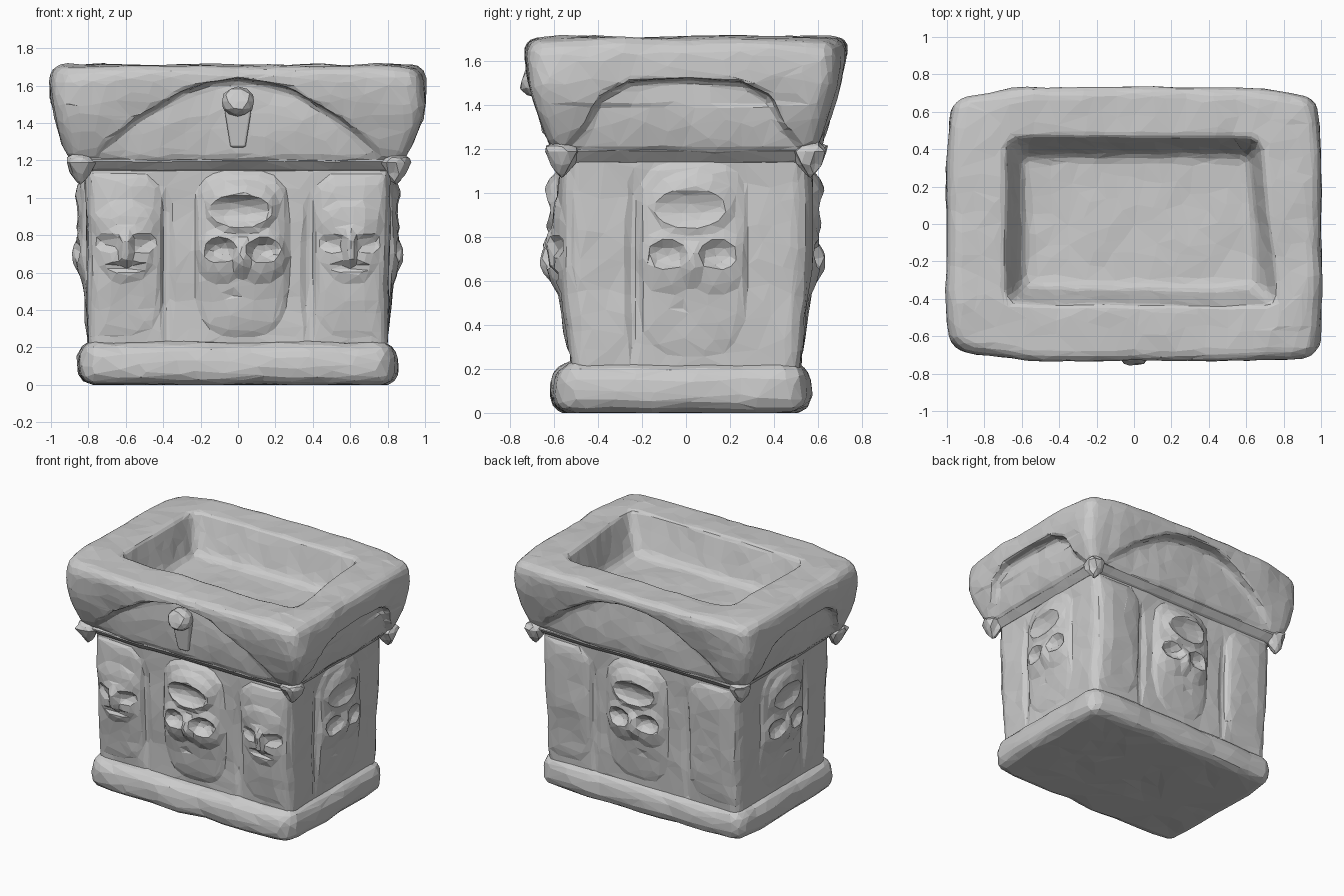
import bpy, bmesh, math
from mathutils import Vector, noise

if "Cube" in bpy.data.objects:
    bpy.data.objects.remove(bpy.data.objects["Cube"])

stone = bpy.data.materials.new("grey stone")
stone.diffuse_color = (0.6, 0.6, 0.6, 1)
stone.use_nodes = True
stone.node_tree.nodes["Principled BSDF"].inputs["Base Color"].default_value = stone.diffuse_color


def add_object(name, bm):
    bmesh.ops.recalc_face_normals(bm, faces=bm.faces)
    me = bpy.data.meshes.new(name)
    bm.to_mesh(me)
    bm.free()
    ob = bpy.data.objects.new(name, me)
    bpy.context.collection.objects.link(ob)
    me.materials.append(stone)
    return ob


def block(name, low, high, z0, z1, bevel=0.0, off=(0, 0)):
    """Tapered box: low and high are half sizes at z0 and z1."""
    bm = bmesh.new()
    bmesh.ops.create_cube(bm, size=2)
    for v in bm.verts:
        h = high if v.co.z > 0 else low
        v.co = Vector((v.co.x * h[0] + off[0], v.co.y * h[1] + off[1], z1 if v.co.z > 0 else z0))
    if bevel:
        bmesh.ops.bevel(bm, geom=bm.edges[:], offset=bevel, segments=3, profile=0.5, affect='EDGES')
    return add_object(name, bm)


def prism(name, profile, inner, outer, axis, sign):
    """Profile (u, z) extruded along y (axis 1) or x (axis 0) on one side."""
    bm = bmesh.new()
    rings = []
    for d in (inner, outer):
        rings.append([bm.verts.new((u, sign * d, z) if axis else (sign * d, u, z)) for u, z in profile])
    n = len(profile)
    for i in range(n):
        j = (i + 1) % n
        bm.faces.new((rings[0][i], rings[0][j], rings[1][j], rings[1][i]))
    bm.faces.new(rings[0])
    bm.faces.new(rings[1])
    return add_object(name, bm)


def bake(ob):
    dg = bpy.context.evaluated_depsgraph_get()
    me = bpy.data.meshes.new_from_object(ob.evaluated_get(dg))
    ob.modifiers.clear()
    ob.data = me
    if not me.materials:
        me.materials.append(stone)


def cut(ob, cutter):
    m = ob.modifiers.new("cut", 'BOOLEAN')
    m.object, m.operation, m.solver = cutter, 'DIFFERENCE', 'EXACT'
    bake(ob)
    bpy.data.objects.remove(cutter)


def carve(ob, voxel, tris, relief=None, rough=0.014, soften=4):
    """Weather a part: dense remesh, relief and noise, then coarse facets."""
    m = ob.modifiers.new("remesh", 'REMESH')
    m.mode, m.voxel_size = 'VOXEL', voxel
    m = ob.modifiers.new("soften", 'SMOOTH')
    m.factor, m.iterations = 0.5, soften
    bake(ob)
    moves = []
    for v in ob.data.vertices:
        p, n = v.co.copy(), v.normal.copy()
        q = p + n * (rough * noise.noise(p * 3.5) + rough * 0.3 * noise.noise(p * 10))
        if relief:
            q += relief(p, n)
        q.z = max(q.z, 0.0)
        moves.append(q)
    for v, q in zip(ob.data.vertices, moves):
        v.co = q
    m = ob.modifiers.new("facets", 'DECIMATE')
    m.ratio = min(1.0, tris / (2 * len(ob.data.polygons)))
    bake(ob)
    for f in ob.data.polygons:
        f.use_smooth = False
        f.material_index = 0


# relief of the masks
def dent(u, z, cu, cz, ru, rz, h):
    d = ((u - cu) / ru) ** 2 + ((z - cz) / rz) ** 2
    return h * max(0.0, 1 - d) ** 0.8


def mask(u, z, w, z0, z1, h):
    b = (z - (z0 + z1) / 2) / ((z1 - z0) / 2)
    edge = abs(b) ** (3.5 if b < 0 else 6)
    return h * max(0.0, 1 - abs(u / w) ** 3 - edge) ** 0.6


def main_mask(u, z):
    h = mask(u, z, 0.25, 0.26, 1.14, 0.06) * min(1, max(0.6, (z - 0.15) / 0.5))
    h += dent(u, z, 0, 0.95, 0.2, 0.15, 0.055) + dent(u, z, -0.01, 0.93, 0.16, 0.085, -0.075)
    for s in (-1, 1):
        h += dent(u, z, s * 0.11, 0.69, 0.14, 0.15, 0.035)
        h += dent(u, z, s * 0.115, 0.72, 0.085, 0.065, -0.07)
    h += dent(u, z, 0, 0.68, 0.05, 0.12, 0.03)
    return h + dent(u, z, -0.05, 0.48, 0.05, 0.03, -0.01)


def side_mask(u, z, detailed):
    """u grows from the panel centre towards the corner of the body."""
    h = mask(min(u, 0.05), z, 0.2, 0.26, 1.13, 0.04) * min(1, max(0.5, (z - 0.15) / 0.5))
    h *= min(1, max(0, (0.24 - u) / 0.16))
    if detailed:
        h += dent(u, z, 0, 0.86, 0.18, 0.13, 0.025) + dent(u, z, 0, 0.7, 0.15, 0.16, 0.025)
        h += dent(u, z, 0, 0.73, 0.04, 0.11, 0.03) + dent(u, z, 0, 0.63, 0.11, 0.03, -0.025)
        for s in (-1, 1):
            h += dent(u, z, s * 0.09, 0.76, 0.07, 0.05, -0.025)
    return h


def body_relief(p, n):
    if abs(n.z) > 0.6 or not 0.22 < p.z < 1.14:
        return Vector((0, 0, 0))
    if abs(n.y) > abs(n.x):
        s = math.copysign(1, n.y)
        h = main_mask(p.x - 0.02, p.z)
        for c in (-1, 1):
            h += side_mask(c * p.x - 0.6, p.z, s < 0)
            h += dent(c * p.x, p.z, 0.38, 0.6, 0.04, 0.44, -0.02)
        return Vector((0, s * h * (1 if s < 0 else 0.8), 0))
    s = math.copysign(1, n.x)
    h = 0.6 * main_mask(p.y - 0.03, p.z) + dent(p.y, p.z, -0.235, 0.65, 0.04, 0.45, -0.02)
    return Vector((s * h, 0, 0))


def worn_corner(p, hx, hy, amount):
    c = amount * min(1, abs(p.x / hx)) ** 5 * min(1, abs(p.y / hy)) ** 5
    return Vector((-math.copysign(c, p.x), -math.copysign(c, p.y), 0))


def plinth_relief(p, n):
    return worn_corner(p, 0.86, 0.6, 0.03)


def crown_relief(p, n):
    """Bulging outer walls, skewed basin and worn corners."""
    k = math.sin(math.pi * min(1, max(0, (p.z - 1.19) / 0.51)))
    q = worn_corner(p, 1.0, 0.74, 0.04)
    if abs(p.x) > 0.8:
        q.x += math.copysign(0.045 * k, p.x)
    if abs(p.y) > 0.56:
        q.y += math.copysign(0.03 * k if p.y < 0 else 0.015 * k, p.y)
    if p.z > 1.4 and abs(p.y) < 0.56:
        q.x -= 0.09 * p.y * max(0, 1 - abs(p.x - 0.72) / 0.25)
    worn = 0.07 if p.x < 0 and p.y < 0 else 0.0 if p.y < 0 else 0.04
    q.y -= p.y * worn * min(1, abs(p.x)) ** 3
    # the rim sags a little towards its corners
    if p.z > 1.5:
        q.z -= 0.025 * min(1, abs(p.x)) ** 4 * min(1, abs(p.y) / 0.74) ** 4
    return q


# plinth
plinth = block("plinth", (0.86, 0.6), (0.85, 0.585), 0.0, 0.23, 0.085, (0, -0.02))
carve(plinth, 0.025, 900, plinth_relief)

# body with carved masks
body = block("body", (0.795, 0.52), (0.82, 0.555), 0.14, 1.22, 0.06)
carve(body, 0.017, 3800, body_relief, 0.012)

# sloping ledge under the crown
ledge = block("ledge", (0.82, 0.555), (0.885, 0.625), 1.14, 1.215)
carve(ledge, 0.02, 900, None, 0.008, 2)

# crown with basin and arched recesses on four sides
crown = block("crown", (0.90, 0.62), (1.0, 0.745), 1.18, 1.71, 0.065)
cut(crown, block("basin_cutter", (0.62, 0.36), (0.745, 0.49), 1.43, 1.83, 0.05, (0.02, 0.015)))
half = [(0.0, 1.63), (0.15, 1.615), (0.3, 1.57), (0.55, 1.42), (0.8, 1.22), (0.84, 1.0)]
front_arch = half + [(-u, z) for u, z in half[:0:-1]]
half = [(0.0, 1.52), (0.26, 1.51), (0.39, 1.44), (0.47, 1.29), (0.56, 1.21), (0.58, 1.0)]
side_arch = half + [(-u, z) for u, z in half[:0:-1]]
for s in (-1, 1):
    cut(crown, prism("front_arch_cutter", front_arch, 0.615, 1.0, 1, s))
    cut(crown, prism("side_arch_cutter", side_arch, 0.875, 1.3, 0, s))
carve(crown, 0.02, 3600, crown_relief)

# corner pendants
for sx in (-1, 1):
    for sy in (-1, 1):
        bm = bmesh.new()
        bmesh.ops.create_icosphere(bm, subdivisions=2, radius=1)
        for v in bm.verts:
            t = 1.0 if v.co.z > 0 else 1 + 0.5 * v.co.z
            k = 1 + 0.5 * noise.noise(v.co * 2 + Vector((sx, sy, 0)))
            v.co = Vector((sx * 0.845 + v.co.x * 0.075 * t * k, sy * 0.565 + v.co.y * 0.075 * t * k,
                           1.19 + v.co.z * (0.05 if v.co.z > 0 else 0.12)))
        add_object("corner_pendant", bm)

# front knob, cut off at a slant, and its tapering stem
bm = bmesh.new()
bmesh.ops.create_icosphere(bm, subdivisions=2, radius=1)
for v in bm.verts:
    v.co.y = max(v.co.y, -0.75 + 0.3 * v.co.z)
    v.co = Vector((v.co.x * 0.09, -0.68 + v.co.y * 0.09, 1.515 + v.co.z * 0.08))
add_object("front_knob", bm)
block("knob_stem", (0.04, 0.02), (0.075, 0.05), 1.27, 1.49, 0.012, (0, -0.635))
